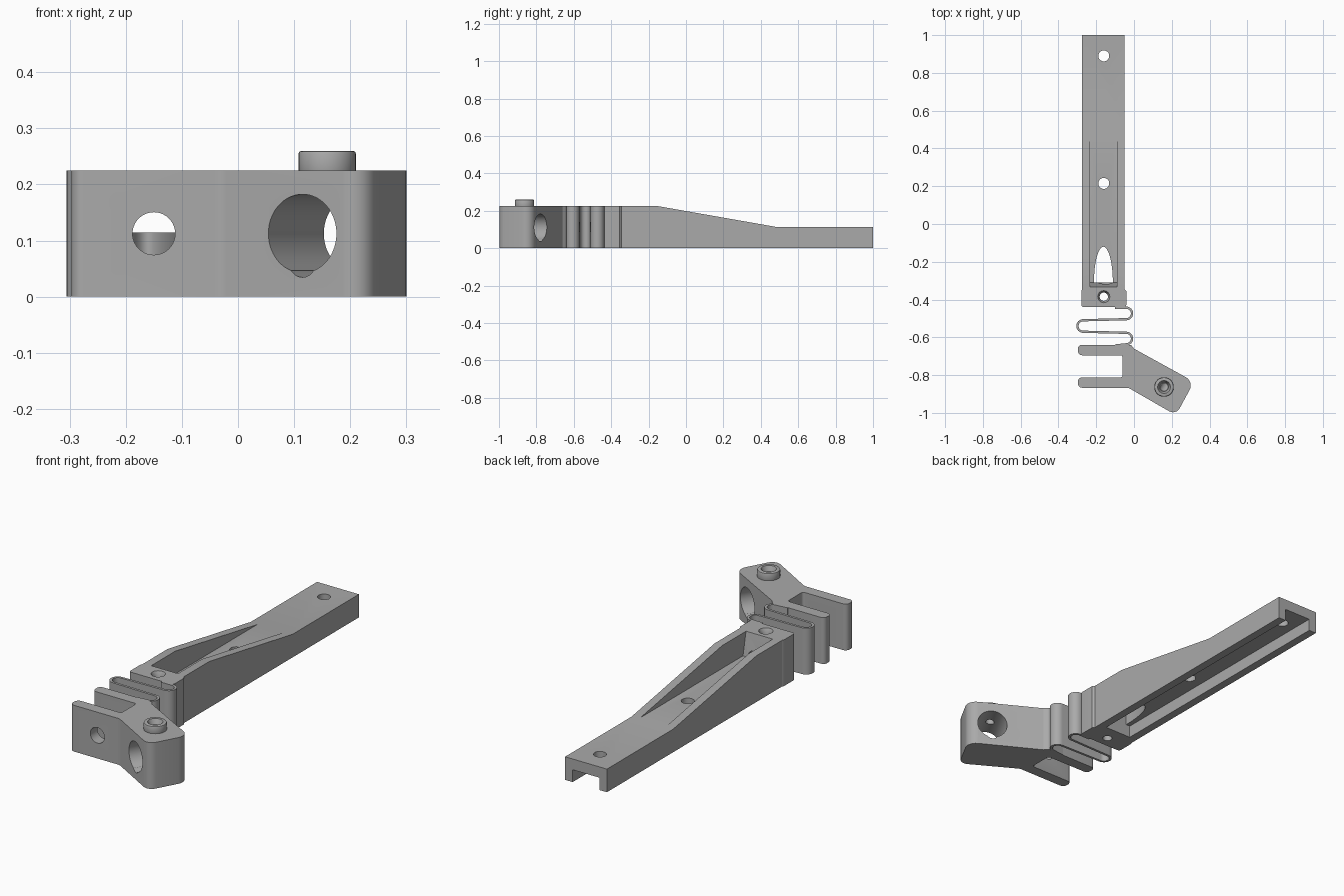
import bpy, bmesh, math
from mathutils import Vector, Matrix

if "Cube" in bpy.data.objects:
    bpy.data.objects.remove(bpy.data.objects["Cube"])

grey = bpy.data.materials.new("plain_grey")
grey.use_nodes = True
COLOUR = (0.40, 0.40, 0.40, 1)
grey.diffuse_color = COLOUR
grey.node_tree.nodes["Principled BSDF"].inputs["Base Color"].default_value = COLOUR

H = 0.225            # full height
CX = -0.162          # centre line of the arm
MID = H / 2


def prism(name, pts, lo, hi, axis="Z"):
    """Extrude an outline: (x, y) along z, or (y, z) along x."""
    bm = bmesh.new()
    place = (lambda p, h: (p[0], p[1], h)) if axis == "Z" else (lambda p, h: (h, p[0], p[1]))
    bottom = [bm.verts.new(place(p, lo)) for p in pts]
    top = [bm.verts.new(place(p, hi)) for p in pts]
    n = len(pts)
    bm.faces.new(bottom)
    bm.faces.new(top)
    for i in range(n):
        j = (i + 1) % n
        bm.faces.new((bottom[i], bottom[j], top[j], top[i]))
    return finish(name, bm)


def finish(name, bm):
    bmesh.ops.recalc_face_normals(bm, faces=bm.faces)
    mesh = bpy.data.meshes.new(name)
    bm.to_mesh(mesh)
    bm.free()
    mesh.materials.append(grey)
    ob = bpy.data.objects.new(name, mesh)
    bpy.context.collection.objects.link(ob)
    return ob


def cylinder(name, start, end, r1, r2=None, seg=40):
    start, end = Vector(start), Vector(end)
    d = end - start
    bm = bmesh.new()
    turn = d.to_track_quat("Z", "Y").to_matrix().to_4x4()
    bmesh.ops.create_cone(bm, cap_ends=True, segments=seg, radius1=r1,
                          radius2=r1 if r2 is None else r2, depth=d.length,
                          matrix=Matrix.Translation((start + end) / 2) @ turn)
    return finish(name, bm)


def rounded(corners, seg=6):
    """Outline with filleted corners, each given as (x, y, radius)."""
    out = []
    n = len(corners)
    for i, (x, y, r) in enumerate(corners):
        p = Vector((x, y))
        if r == 0:
            out.append(p)
            continue
        a = (Vector(corners[i - 1][:2]) - p).normalized()
        b = (Vector(corners[(i + 1) % n][:2]) - p).normalized()
        half = a.angle(b) / 2
        centre = p + (a + b).normalized() * (r / math.sin(half))
        va = p + a * (r / math.tan(half)) - centre
        vb = p + b * (r / math.tan(half)) - centre
        sweep = va.angle_signed(vb)
        for k in range(seg + 1):
            out.append(centre + Matrix.Rotation(-sweep * k / seg, 2) @ va)
    return out


def cut(ob, cutters):
    for c in cutters:
        m = ob.modifiers.new("cut", "BOOLEAN")
        m.operation, m.solver, m.object = "DIFFERENCE", "EXACT", c
    bpy.context.view_layer.update()
    ev = ob.evaluated_get(bpy.context.evaluated_depsgraph_get())
    mesh = bpy.data.meshes.new_from_object(ev)
    ob.modifiers.clear()
    ob.data = mesh


def box(name, x0, x1, y0, y1, z0, z1):
    return prism(name, [(x0, y0), (x1, y0), (x1, y1), (x0, y1)], z0, z1)


# Arm: side profile with a sloping top
arm = prism("arm", [(-0.345, 0), (1, 0), (1, 0.1125), (0.49, 0.1125), (-0.15, H), (-0.345, H)],
            CX - 0.1125, CX + 0.1125, "X")
pocket = prism("pocket_cutter", [(-0.336, 0.24), (-0.31, 0.114), (0.6, 0.114), (0.6, 0.24)],
               CX - 0.072, CX + 0.072, "X")
channel = box("channel_cutter", CX - 0.072, CX + 0.072, -0.31, 1.1, -0.05, 0.06)
arch = [(CX + 0.05 * math.cos(math.pi * k / 24), -0.31 + 0.19 * math.sin(math.pi * k / 24))
        for k in range(25)]
slot = prism("arched_slot_cutter", arch, 0.01, 0.16)
bores = [cylinder("bolt_bore_cutter", (-0.16, y, -0.1), (-0.16, y, 0.3), 0.029) for y in (0.215, 0.89)]
long_bore = cylinder("long_bore_cutter", (-0.15, -1.1, MID), (-0.15, -0.30, MID), 0.038)

# Block at the front end of the arm
block = prism("arm_end_block", rounded([(-0.279, -0.44, 0.012), (-0.041, -0.44, 0.012),
                                        (-0.041, -0.355, 0), (-0.05, -0.345, 0),
                                        (-0.274, -0.345, 0), (-0.279, -0.355, 0)]), 0, H)
block_bore = cylinder("block_bore_cutter", (-0.16, -0.385, -0.1), (-0.16, -0.385, 0.3), 0.022)
block_sink = cylinder("block_sink_cutter", (-0.16, -0.385, 0.205), (-0.16, -0.385, 0.235), 0.022, 0.037)

# Folded spring: a thin ribbon of three half turns
R, T = 0.0305, 0.006
RIGHT, LEFT = -0.041, -0.269
path = [(-0.1, -0.443)]
turns = [(RIGHT, -0.4735, 1), (LEFT, -0.54, -1), (RIGHT, -0.6065, 1)]
for x, y, side in turns:
    for k in range(17):
        a = math.pi * (0.5 - k / 16)
        path.append((x + side * R * math.cos(a), y + R * math.sin(a)))
path.append((-0.1, -0.643))
path = [Vector(p) for p in path]
left_side, right_side = [], []
for i, p in enumerate(path):
    d = (path[min(i + 1, len(path) - 1)] - path[max(i - 1, 0)]).normalized()
    nrm = Vector((-d.y, d.x)) * T
    left_side.append(p + nrm)
    right_side.append(p - nrm)
spring = prism("folded_spring", left_side + right_side[::-1], 0, H)

# Head: forked plates joined to an angled body
head = prism("forked_head", rounded([
    (-0.297, -0.64, 0.02), (-0.015, -0.64, 0.015), (0.0, -0.66, 0.01),
    (0.318, -0.835, 0.05), (0.222, -1.012, 0.04), (-0.03, -0.867, 0.04),
    (-0.297, -0.867, 0.022), (-0.297, -0.812, 0.022), (-0.06, -0.812, 0.012),
    (-0.06, -0.695, 0.012), (-0.297, -0.695, 0.022)]), 0, H)
axis = Vector((0.5, 0.866, 0))
mid = Vector((0.164, -0.865, MID))
big_bore = cylinder("big_bore_cutter", mid - axis * 0.3, mid + axis * 0.3, 0.07, seg=56)
groove = cylinder("groove_cutter", mid - axis * 0.3 - Vector((0, 0, 0.05)),
                  mid + axis * 0.3 - Vector((0, 0, 0.05)), 0.028)

# Raised collar on the head
CPOS = (0.159, -0.863)
collar = cylinder("collar", (*CPOS, H - 0.01), (*CPOS, 0.26), 0.051)
bev = collar.modifiers.new("soft_rim", "BEVEL")
bev.width, bev.segments = 0.005, 2
collar_bore = cylinder("collar_bore_cutter", (*CPOS, 0.15), (*CPOS, 0.3), 0.02)
collar_sink = cylinder("collar_sink_cutter", (*CPOS, 0.235), (*CPOS, 0.27), 0.024, 0.038)

cut(arm, [pocket, channel, slot, long_bore] + bores)
cut(block, [block_bore, block_sink, long_bore])
cut(spring, [long_bore])
cut(head, [long_bore, big_bore, groove, collar_bore])
cut(collar, [collar_bore, collar_sink])

# Remove the cutters and shade the curved walls smooth
for ob in list(bpy.data.objects):
    if ob.name.split(".")[0].endswith("_cutter"):
        bpy.data.objects.remove(ob)
bpy.ops.object.select_all(action="DESELECT")
for ob in (arm, block, spring, head, collar):
    ob.select_set(True)
    bpy.context.view_layer.objects.active = ob
bpy.ops.object.shade_smooth_by_angle(angle=math.radians(30))
